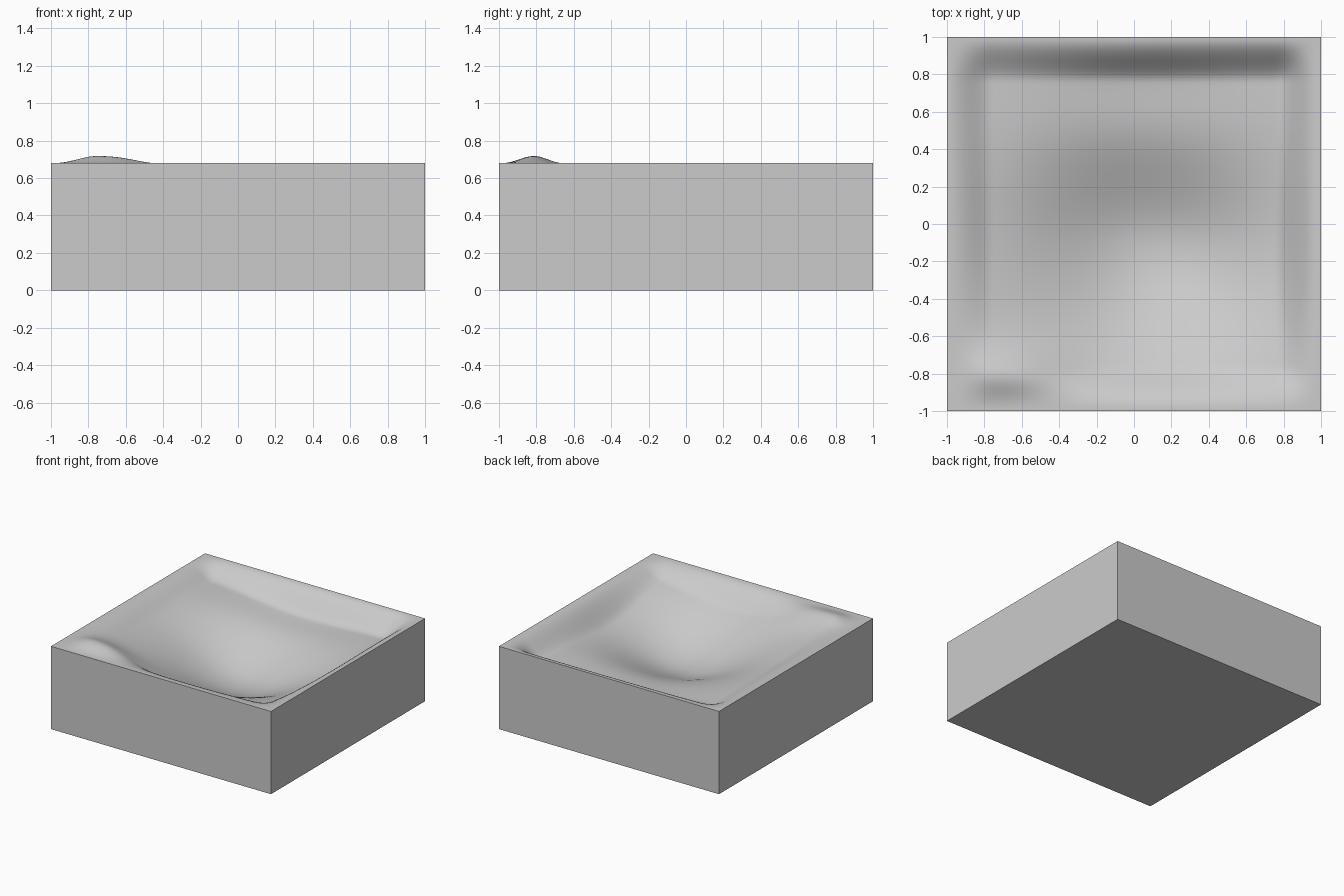
import bpy, bmesh
from math import exp

if "Cube" in bpy.data.objects:
    bpy.data.objects.remove(bpy.data.objects["Cube"])

TOP = 0.68


def smoothstep(a, b, t):
    t = max(0.0, min(1.0, (t - a) / (b - a)))
    return t * t * (3 - 2 * t)


def gauss(x, y, cx, cy, sx, sy):
    return exp(-((x - cx) / sx) ** 2 / 2 - ((y - cy) / sy) ** 2 / 2)


def height(x, y):
    # rim that fades into the sunken interior
    rim = 1.0
    for d in (1 - x, 1 + x, 1 - y, 1 + y):
        rim *= smoothstep(0.01, 0.24, d)
    depth = 0.06 + 0.03 * x + 0.055 * y                         # tilted shelf
    # central hollow, stretched to the right and front
    sx = 0.5 if x > 0 else 0.42
    sy = 0.5 if y < -0.1 else 0.4
    depth += 0.28 * gauss(x, y, 0, -0.1, sx, sy)
    depth += 0.06 * gauss(x, y, 0.35, -0.25, 0.3, 0.3)          # right arm of hollow
    depth += 0.03 * gauss(x, y, 0.0, 0.75, 0.4, 0.15)           # steep back bank
    depth -= 0.066 * gauss(x, y, -0.65, -0.85, 0.22, 0.13)      # front left mound
    return TOP - rim * depth


# Terrain surface
bm = bmesh.new()
bmesh.ops.create_grid(bm, x_segments=100, y_segments=100, size=1)
for v in bm.verts:
    v.co.z = height(v.co.x, v.co.y)

# Side walls and base
border = [e for e in bm.edges if e.is_boundary]
new = bmesh.ops.extrude_edge_only(bm, edges=border)["geom"]
for v in new:
    if isinstance(v, bmesh.types.BMVert):
        v.co.z = 0
bmesh.ops.contextual_create(bm, geom=[e for e in bm.edges if e.is_boundary])
bmesh.ops.recalc_face_normals(bm, faces=bm.faces)

mesh = bpy.data.meshes.new("terrain_block")
bm.to_mesh(mesh)
bm.free()
block = bpy.data.objects.new("terrain_block", mesh)
bpy.context.collection.objects.link(block)
bpy.context.view_layer.objects.active = block
block.select_set(True)
bpy.ops.object.shade_smooth_by_angle()
